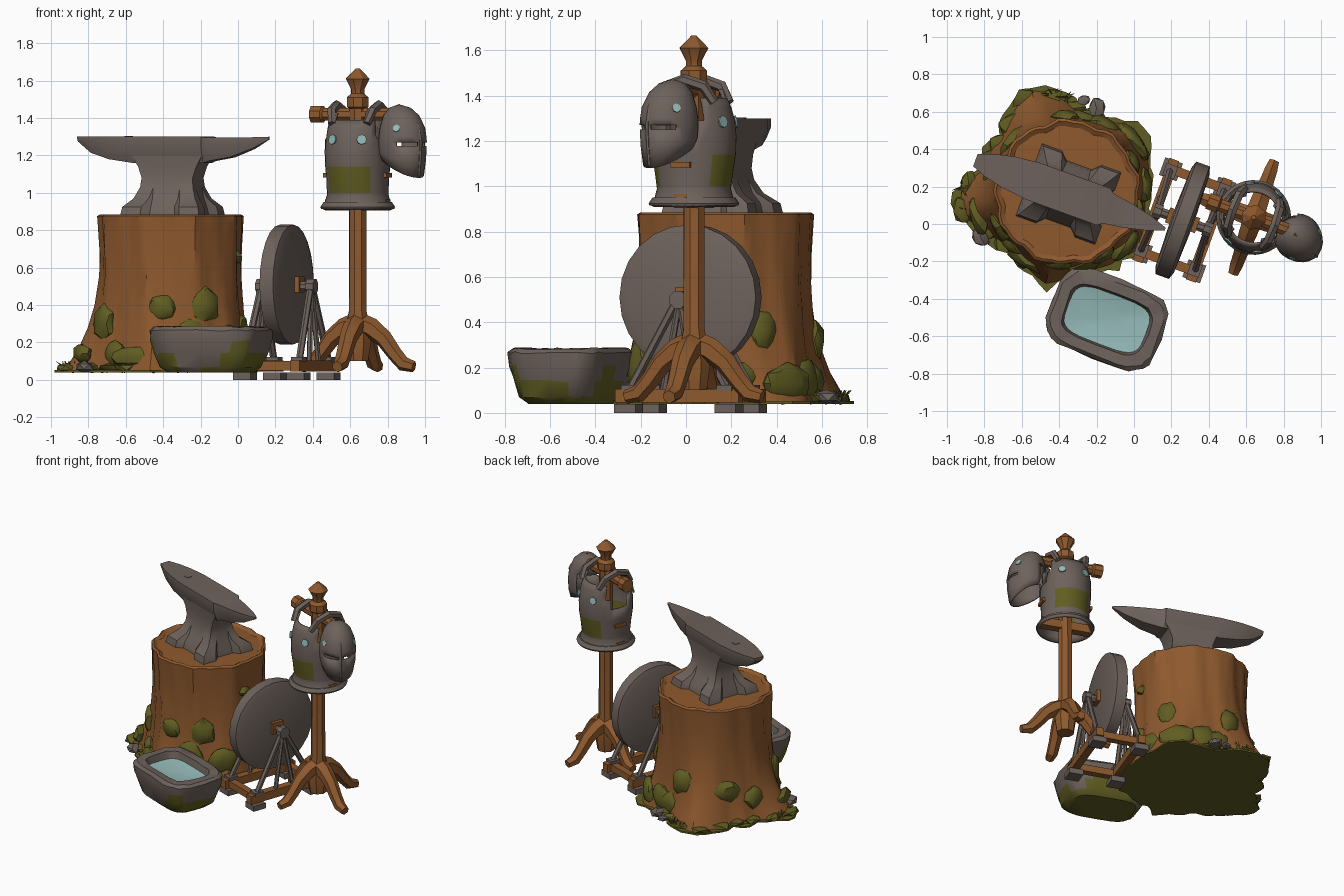
import bpy, bmesh, random
from math import sin, cos, pi, radians, exp, atan2
from mathutils import Vector, Matrix

if "Cube" in bpy.data.objects:
    bpy.data.objects.remove(bpy.data.objects["Cube"])

random.seed(4)

def material(name, c):
    m = bpy.data.materials.new(name)
    m.diffuse_color = (*c, 1)
    m.use_nodes = True
    m.node_tree.nodes["Principled BSDF"].inputs["Base Color"].default_value = m.diffuse_color
    return m

WOOD = material("brown_wood", (0.27, 0.100, 0.027))
IRON = material("grey_iron", (0.155, 0.122, 0.106))
MOSS = material("olive_moss", (0.118, 0.110, 0.016))
TEAL = material("pale_teal", (0.29, 0.48, 0.47))

def frame(x, y, deg=-20):
    return Matrix.Translation((x, y, 0)) @ Matrix.Rotation(radians(deg), 4, 'Z')

I = Matrix()
ANVIL, TROUGH = frame(-.35, .16), frame(-.145, -.51, -21)
WHEEL, STAND = frame(.26, .02), frame(.64, .035)

def make(name, bm, mats, M=I, rule=None, fix=True):
    if fix:
        bmesh.ops.recalc_face_normals(bm, faces=bm.faces)
    if rule:
        for f in bm.faces:
            f.material_index = rule(f.calc_center_median())
    bm.transform(M)
    me = bpy.data.meshes.new(name)
    bm.to_mesh(me)
    bm.free()
    for m in mats:
        me.materials.append(m)
    ob = bpy.data.objects.new(name, me)
    bpy.context.collection.objects.link(ob)
    return ob

def loft(name, rings, mats, M=I, rule=None, caps=(True, True), skip=None, fix=True):
    bm = bmesh.new()
    vs = [[bm.verts.new(p) for p in r] for r in rings]
    for a, b in zip(vs, vs[1:]):
        for i in range(len(a)):
            j = (i + 1) % len(a)
            q = (a[i], a[j], b[j], b[i])
            if not (skip and skip(sum((v.co for v in q), Vector()) / 4)):
                bm.faces.new(q)
    if caps[0]:
        bm.faces.new(vs[0])
    if caps[1]:
        bm.faces.new(vs[-1])
    return make(name, bm, mats, M, rule, fix)

def box(name, c, size, mat, M=I):
    bm = bmesh.new()
    bmesh.ops.create_cube(bm, size=1)
    bm.transform(Matrix.Translation(c) @ Matrix.Diagonal((*size, 1)))
    return make(name, bm, [mat], M)

def sweep(name, path, radii, mat, M=I, n=8):
    pts, rings = [Vector(p) for p in path], []
    for i, p in enumerate(pts):
        d = (pts[min(i + 1, len(pts) - 1)] - pts[max(i - 1, 0)]).normalized()
        up = Vector((0, 0, 1)) if abs(d.z) < .95 else Vector((1, 0, 0))
        s = d.cross(up).normalized()
        t = s.cross(d)
        rings.append([p + radii[i] * (s * cos(a) + t * sin(a))
                      for a in (2 * pi * (k + .5) / n for k in range(n))])
    return loft(name, rings, [mat], M)

def blob(name, loc, scale, mat, yaw=0, sub=2, jit=.12):
    bm = bmesh.new()
    bmesh.ops.create_icosphere(bm, subdivisions=sub, radius=1)
    for v in bm.verts:
        v.co *= 1 + random.uniform(-jit, jit)
    return make(name, bm, [mat], Matrix.Translation(loc) @ Matrix.Rotation(yaw, 4, 'Z')
                @ Matrix.Diagonal((*scale, 1)))

def ellipse(a, b, z, n=24):
    return [(a * cos(2 * pi * i / n), b * sin(2 * pi * i / n), z) for i in range(n)]

# --- tree stump with flared roots
SX, SY = -.36, .17
ROOTS = [(110, .15, .3), (187, .16, .28), (150, .04, .2), (258, .06, .25), (35, .07, .3), (318, .05, .25)]

def root(a):
    return sum(k * exp(-(atan2(sin(a - radians(d)), cos(a - radians(d))) / w) ** 2) for d, k, w in ROOTS)

def stump_r(a, z):
    t = max(0, 1 - (z - .04) / .84)
    bark = .008 * sin(9 * a) + .007 * sin(17 * a + 5 * z)
    return .367 + .02 * (1 - t) ** 3 + bark + t ** 3 * (.07 + root(a))

def stump_ring(z, k=1.0, n=56):
    return [(SX + k * stump_r(2 * pi * i / n, z) * cos(2 * pi * i / n),
             SY + k * stump_r(2 * pi * i / n, z) * sin(2 * pi * i / n), z) for i in range(n)]

loft("stump", [stump_ring(z) for z in (.045, .1, .18, .28, .4, .55, .7, .84, .875)]
     + [stump_ring(.885, .96), stump_ring(.87, .9), stump_ring(.878, .3)], [WOOD])

# --- mossy ground sheet, moss clumps, stones and grass
sheet = [[], []]
for i in range(64):
    a = 2 * pi * i / 64
    r = stump_r(a, .05) + .02 + random.uniform(-.015, .035)
    for k in (0, 1):
        sheet[k].append((SX + r * cos(a), SY + r * sin(a), .04 + .012 * k))
loft("moss_ground", sheet, [MOSS])

for d, z, w, h in [(299, .40, .085, .1), (262, .38, .08, .075), (207, .30, .09, .1), (25, .36, .07, .09),
                   (38, .13, .13, .09), (60, .15, .1, .09), (78, .14, .1, .08), (285, .2, .1, .12),
                   (318, .2, .1, .1), (240, .12, .12, .06), (345, .66, .05, .04), (345, .28, .07, .08),
                   (165, .2, .08, .09), (135, .28, .1, .08), (92, .32, .08, .1), (195, .14, .11, .05),
                   (5, .15, .1, .08), (222, .14, .08, .07)]:
    a = radians(d)
    r = stump_r(a, z) - .012
    blob("moss_clump", (SX + r * cos(a), SY + r * sin(a), z), (.045, w, h), MOSS, a)
for d in range(70, 250, 15):
    a = radians(d)
    r = stump_r(a, .05) - .01
    blob("ground_moss", (SX + r * cos(a), SY + r * sin(a), .065), (.05, .07, .025), MOSS, a, 1, .25)
for x, y, s in [(-.2, .62, .06), (-.82, -.07, .06), (-.62, .55, .05), (-.27, .66, .04), (-.7, -.02, .05)]:
    blob("stone", (x, y, .04 + s * .5), (s, s * .8, s * .55), IRON, x * 9, 1, .15)
for x, y in [(-.43, .69), (-.36, .68), (-.92, .2), (-.88, .07), (-.66, -.05)]:
    for k in range(8):
        a, l = random.uniform(0, 2 * pi), random.uniform(.02, .06)
        sweep("grass_blade", [(x, y, .045), (x + l * .5 * cos(a), y + l * .5 * sin(a), .08),
              (x + l * cos(a), y + l * sin(a), .10)], [.007, .005, .001], MOSS, n=3)

# --- anvil: footed body plus a face bar with heel and horn
def footed(a, b, z, n):
    q = [(a, b * .5), (a, b), (a * .5, b), (a * .5 - n, b - n)]
    pts = [(a - n, b * .5 - n)] + q
    out = []
    for sx, sy in ((1, 1), (-1, 1), (-1, -1), (1, -1)):
        seq = pts if sx * sy > 0 else pts[::-1]
        out += [(sx * x, sy * y, z) for x, y in seq]
    return out

loft("anvil_body", [footed(*r) for r in [(.225, .205, .875, .04), (.215, .195, .925, .04), (.175, .13, .97, .015),
     (.15, .095, 1.03, 0), (.145, .085, 1.08, 0), (.165, .085, 1.14, 0), (.2, .09, 1.2, 0)]], [IRON], ANVIL)

def bar(u, w, top, bot):
    m = bot + (top - bot) * .55
    return [(u, -w, top), (u, w, top), (u, w, m), (u, w * .7, bot), (u, -w * .7, bot), (u, -w, m)]

loft("anvil_face", [bar(*s) for s in [(-.53, .035, 1.3, 1.275), (-.45, .065, 1.3, 1.215), (-.34, .09, 1.3, 1.18),
     (-.2, .105, 1.3, 1.16), (.2, .105, 1.3, 1.16), (.225, .085, 1.295, 1.17), (.34, .068, 1.295, 1.19),
     (.46, .04, 1.297, 1.235), (.55, .008, 1.3, 1.285)]], [IRON], ANVIL)
box("anvil_hole", (-.25, 0, 1.3), (.035, .035, .006), IRON, ANVIL)

# --- stone quench trough with water
def rrect(a, b, z, j=.0, n=28):
    out = []
    for i in range(n):
        c, s = cos(2 * pi * i / n), sin(2 * pi * i / n)
        out.append((a * abs(c) ** .5 * (1 if c > 0 else -1) + random.uniform(-j, j),
                    b * abs(s) ** .5 * (1 if s > 0 else -1) + random.uniform(-j, j), z + random.uniform(-j, j)))
    return out

loft("trough", [rrect(.22, .15, .04), rrect(.26, .18, .07, .006), rrect(.285, .2, .14, .007), rrect(.305, .22, .21, .006),
     rrect(.31, .225, .265, .006), rrect(.29, .205, .285, .006), rrect(.235, .15, .283, .005), rrect(.215, .13, .2)],
     [IRON, MOSS], TROUGH, lambda c: int(c.z < .12 + .07 * sin(11 * c.x + 7 * c.y) and c.z < .25))
loft("water", [rrect(.218, .134, .205), rrect(.222, .138, .235), rrect(.1, .06, .215)], [TEAL], TROUGH)

# --- grindstone wheel, axle and frame
def wheel_ring(u, r, n=24):
    return [(u, r * cos(2 * pi * i / n), .51 + r * sin(2 * pi * i / n)) for i in range(n)]

loft("grindstone", [wheel_ring(*p) for p in [(-.06, .06), (-.052, .28), (-.038, .32), (.038, .32), (.052, .28), (.06, .06)]],
     [IRON], WHEEL)
box("wheel_hub", (0, 0, .51), (.17, .085, .085), WOOD, WHEEL)
sweep("axle", [(-.165, 0, .5), (.165, 0, .5)], [.028, .028], IRON, WHEEL)
for s in (-1, 1):
    sweep("axle_bearing", [(s * .12, 0, .5), (s * .165, 0, .5)], [.042, .042], IRON, WHEEL)
    box("side_rail", (s * .152, 0, .075), (.055, .58, .06), WOOD, WHEEL)
    box("cross_rail", (0, s * .235, .075), (.30, .05, .05), WOOD, WHEEL)
    for t in (-1, 1):
        box("rail_foot", (s * .152, t * .235, .02), (.1, .1, .04), IRON, WHEEL)
        box("strut_shoe", (s * .152, t * .225, .11), (.065, .07, .025), IRON, WHEEL)
        sweep("outer_strut", [(s * .14, t * .01, .5), (s * .155, t * .23, .1)], [.019, .019], IRON, WHEEL, 6)
        sweep("inner_strut", [(s * .14, 0, .5), (s * .155, t * .07, .1)], [.015, .015], IRON, WHEEL, 6)

# --- armour stand
loft("pole", [ellipse(r, r, z, 8) for r, z in [(.06, .1), (.075, .2), (.065, .3), (.05, .37), (.048, 1.4), (.048, 1.45),
     (.062, 1.46), (.062, 1.51), (.038, 1.53), (.038, 1.555), (.068, 1.61), (.012, 1.665)]], [WOOD], STAND)
for k in range(4):
    L = STAND @ Matrix.Rotation(k * pi / 2, 4, 'Z')
    sweep("stand_leg", [(.01, 0, .3), (.08, 0, .275), (.15, 0, .22), (.21, 0, .14), (.26, 0, .085), (.32, 0, .07)],
          [.06, .056, .048, .042, .04, .03], WOOD, L, 6)
sweep("shoulder_bar", [(-.26, 0, 1.42), (-.2, 0, 1.42), (-.19, 0, 1.42), (.19, 0, 1.42), (.24, 0, 1.42)],
      [.048, .048, .036, .036, .04], WOOD, STAND)
box("waist_bar", (0, 0, .935), (.35, .06, .06), WOOD, STAND)

# --- breastplate shell with arm and neck openings, straps
def no_armour(c):
    arm = c.z > 1.25 and abs(c.y) < .075 + (c.z - 1.25) * .15
    neck = c.z > 1.385 and abs(c.x) < .075
    return arm or neck

plate = loft("breastplate", [ellipse(a, b, z, 32) for a, b, z in [(.192, .19, .915), (.178, .175, .945), (.165, .163, .99),
     (.165, .165, 1.0), (.166, .175, 1.07), (.172, .187, 1.14), (.175, .19, 1.22), (.172, .183, 1.29),
     (.165, .165, 1.35), (.155, .145, 1.39), (.15, .125, 1.43)]], [IRON, MOSS], STAND,
     lambda c: int(1.0 < c.z < 1.14 and abs(c.x) < .115), (False, False), no_armour)
sol = plate.modifiers.new("thickness", 'SOLIDIFY')
sol.thickness = .014
loft("plate_hem", [ellipse(r, r, z, 32) for r, z in [(.196, .915), (.2, .925), (.183, .95), (.172, .95), (.182, .915)]],
     [IRON], STAND, caps=(False, False))
for s in (-1, 1):
    sweep("shoulder_strap", [(s * .1, -.13, 1.37), (s * .115, -.09, 1.44), (s * .12, 0, 1.47), (s * .115, .09, 1.44),
          (s * .1, .13, 1.37)], [.022, .026, .026, .026, .022], IRON, STAND, 6)
    box("side_strap", (s * .165, 0, 1.095), (.03, .09, .025), WOOD, STAND)

def spot(name, c, d, r, M=I):
    q = Vector(d).to_track_quat('Z', 'Y').to_matrix().to_4x4()
    return loft(name, [ellipse(r, r, z, 8) for z in (-.004, .004)], [TEAL], M @ Matrix.Translation(c) @ q)

for s in (-1, 1):
    for t in (-1, 1):
        spot("plate_spot", (s * .083, t * .167, 1.285), (s * .45, t, .2), .027, STAND)

# --- helmet hung on the bar end: open back, eye slit, pointed chin
HX, HY, N = .875, -.07, 28
HELM = frame(HX, HY, -45)

def helm_ring(r, z, drop=0, lean=0.0):
    out = []
    for i in range(N):
        a = 2 * pi * (i + .5) / N
        f = max(0, cos(a))
        k = r * (1 + .16 * f ** 3)
        out.append((k * cos(a) + lean, k * sin(a), z - drop * (.5 + .5 * cos(a)) ** 1.5))
    return out

def helm_gap(c):
    a = abs(atan2(c.y, c.x))
    slit = 1.245 < c.z < 1.275 and .12 < a < .95 and c.x > 0
    back = a > 2.3 and c.z < 1.34
    return slit or back

helm = loft("helmet", [helm_ring(*p) for p in [(.012, 1.47, 0, -.02), (.055, 1.455, 0, -.015), (.092, 1.415, 0, -.008), (.117, 1.35, 0, 0),
     (.124, 1.30, 0, 0), (.126, 1.27, 0, 0), (.125, 1.25, 0, 0), (.122, 1.215, .04, 0), (.108, 1.18, .1, .005)]],
     [IRON], HELM, None, (True, False), helm_gap)
sol = helm.modifiers.new("thickness", 'SOLIDIFY')
sol.thickness = .012
sweep("helmet_ridge", [(-.09, 0, 1.42), (-.02, 0, 1.467), (.075, 0, 1.42), (.128, 0, 1.35), (.143, 0, 1.27), (.138, 0, 1.18),
      (.128, 0, 1.09)], [.008, .01, .01, .01, .01, .01, .008], IRON, HELM, 6)
for s in (-1, 1):
    spot("helmet_spot", (.062, s * .101, 1.345), (.5, s * .9, .35), .02, HELM)

# --- smooth shading with sharp edges kept
bpy.ops.object.select_all(action='SELECT')
bpy.context.view_layer.objects.active = plate
bpy.ops.object.shade_smooth_by_angle(angle=radians(32))
